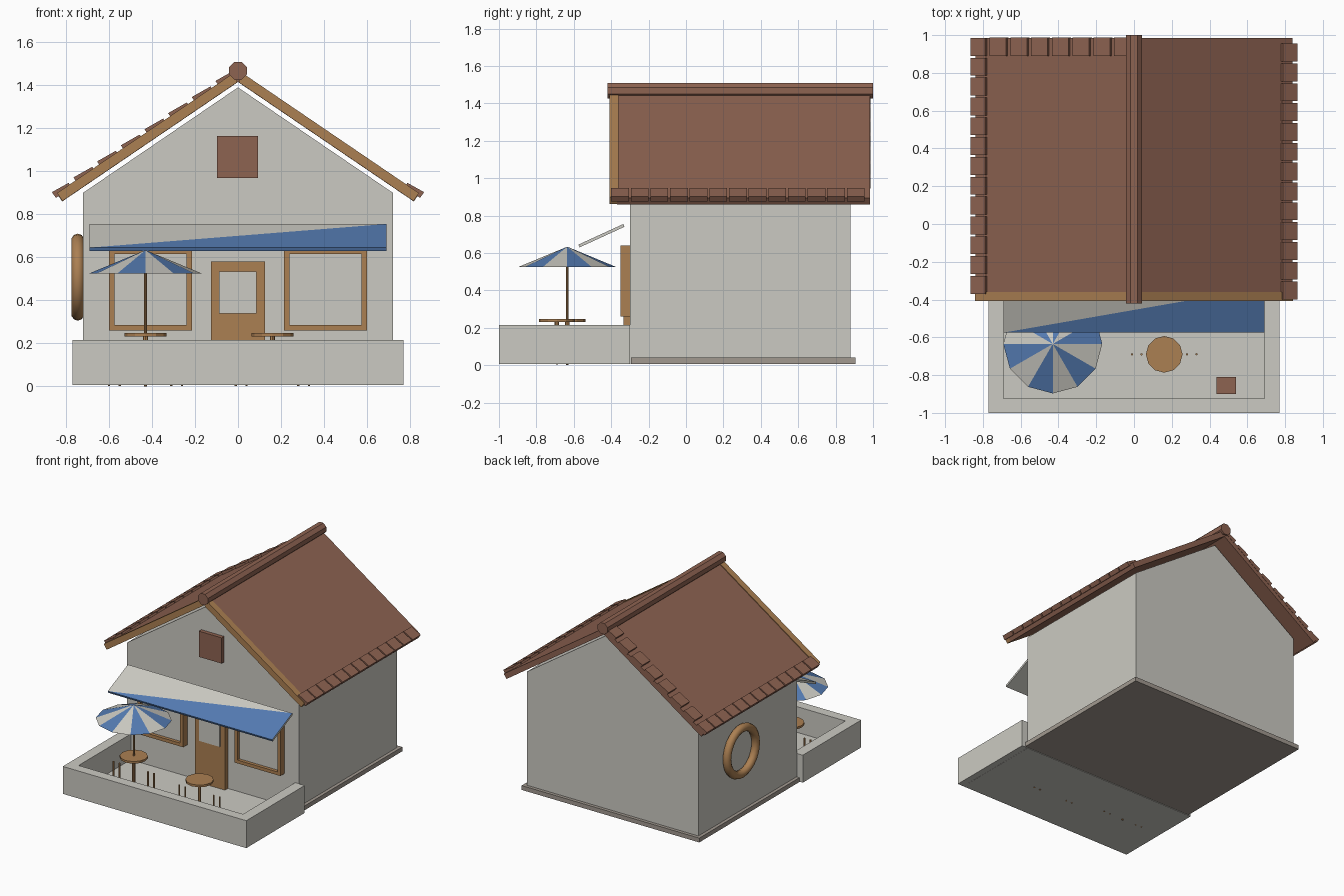
import bpy, bmesh, math

if "Cube" in bpy.data.objects:
    bpy.data.objects.remove(bpy.data.objects["Cube"])

def material(name, rgb):
    m = bpy.data.materials.new(name)
    m.diffuse_color = (*rgb, 1)
    m.use_nodes = True
    m.node_tree.nodes["Principled BSDF"].inputs["Base Color"].default_value = m.diffuse_color
    return m

WALL = material("plaster", (0.60, 0.59, 0.54))
ROOF = material("terracotta", (0.27, 0.125, 0.083))
WOOD = material("wood", (0.41, 0.215, 0.085))
BLUE = material("awning blue", (0.09, 0.20, 0.45))
STONE = material("plinth stone", (0.36, 0.32, 0.28))


def finish(name, bm, *mats):
    bmesh.ops.recalc_face_normals(bm, faces=bm.faces)
    me = bpy.data.meshes.new(name)
    bm.to_mesh(me)
    bm.free()
    for m in mats:
        me.materials.append(m)
    ob = bpy.data.objects.new(name, me)
    bpy.context.collection.objects.link(ob)
    return ob


def prism(name, profile, y0, y1, *mats):
    """Extrude an x-z profile along y."""
    bm = bmesh.new()
    a = [bm.verts.new((x, y0, z)) for x, z in profile]
    b = [bm.verts.new((x, y1, z)) for x, z in profile]
    bm.faces.new(a)
    bm.faces.new(b[::-1])
    n = len(a)
    for i in range(n):
        bm.faces.new((a[i], b[i], b[(i + 1) % n], a[(i + 1) % n]))
    return finish(name, bm, *mats)


def box(name, x0, x1, y0, y1, z0, z1, mat):
    return prism(name, [(x0, z0), (x1, z0), (x1, z1), (x0, z1)], y0, y1, mat)


def cone(name, x, y, z0, z1, r0, r1, sides, *mats):
    bm = bmesh.new()
    bmesh.ops.create_cone(bm, cap_ends=True, segments=sides, radius1=r0, radius2=r1, depth=z1 - z0)
    bmesh.ops.translate(bm, verts=bm.verts, vec=(x, y, (z0 + z1) / 2))
    return finish(name, bm, *mats)


# house body, gable and plinth
box("house_body", -0.72, 0.72, -0.3, 0.88, 0.01, 0.9, WALL)
prism("gable", [(-0.72, 0.9), (0.72, 0.9), (0, 1.39)], -0.3, 0.88, WALL)
box("plinth", -0.745, 0.745, -0.295, 0.905, 0.007, 0.04, STONE)
box("attic_shutter", -0.097, 0.094, -0.33, -0.29, 0.97, 1.165, ROOF)

# roof: points given as distance down the slope (u) and height above its underside (n)
C, S, PEAK = math.cos(math.radians(34.2)), math.sin(math.radians(34.2)), 1.415


def slope(side, pts):
    return [(side * (u * C + n * S), PEAK - u * S + n * C) for u, n in pts]


for side, word in ((-1, "left"), (1, "right")):
    top = 0.04
    slab = [(0, 0), (0.988, 0), (0.988, top), (-top * S / C, top)]
    prism(f"{word}_roof", slope(side, slab), -0.37, 0.985, ROOF)
    board = [(0.005, 0.001), (0.986, 0.001), (0.986, 0.046), (-0.02, 0.046)]
    prism(f"{word}_verge_board", slope(side, board), -0.408, -0.36, WOOD)
    # eave tiles
    tile = [(0.915, 0.03), (1.003, 0.03), (1.003, 0.063), (0.915, 0.055)]
    start = -0.37 if side < 0 else -0.40
    for i in range(13):
        y = start + 0.105 * i
        prism(f"{word}_eave_tile_{i}", slope(side, tile), y, y + 0.095, ROOF)

# back verge tiles, on the left slope only
for k in range(1, 8):
    shifted = [(u - 0.133 * k, n) for u, n in tile]
    shifted = [(u + (0.012 if i in (1, 2) else 0), n) for i, (u, n) in enumerate(shifted)]
    prism(f"back_verge_tile_{k}", slope(-1, shifted), 0.89, 0.987, ROOF)

# ridge pole
ridge = [(0.045 * math.cos(math.pi * (i + 0.5) / 4), 1.467 + 0.045 * math.sin(math.pi * (i + 0.5) / 4))
         for i in range(8)]
prism("ridge", ridge, -0.42, 1.0, ROOF)

# windows
for side, word in ((-1, "left"), (1, "right")):
    x0, x1 = sorted((side * 0.215, side * 0.6))
    z0, z1, w = 0.26, 0.64, 0.025
    for n, (a, b, c, d) in enumerate(((x0, x0 + w, z0, z1), (x1 - w, x1, z0, z1),
                                      (x0 + w, x1 - w, z0, z0 + w), (x0 + w, x1 - w, z1 - w, z1))):
        box(f"{word}_window_frame_{n}", a, b, -0.35, -0.295, c, d, WOOD)
    box(f"{word}_window_pane", x0 + w, x1 - w, -0.325, -0.317, z0 + w, z1 - w, WALL)

# door with glass
box("door", -0.125, 0.125, -0.335, -0.295, 0.02, 0.58, WOOD)
box("door_glass", -0.088, 0.086, -0.342, -0.334, 0.34, 0.535, WALL)

# round window ring on the left wall
bpy.ops.mesh.primitive_torus_add(major_radius=0.172, minor_radius=0.03, major_segments=28, minor_segments=10,
                                 location=(-0.745, 0.4, 0.508), rotation=(0, math.pi / 2, 0))
ring = bpy.context.object
ring.name = "round_window_ring"
ring.data.materials.append(WOOD)
bpy.ops.object.shade_smooth_by_angle(angle=math.radians(50))

# awning: sloping plate, its top cut corner to corner into white and blue
bm = bmesh.new()
low, high = (-0.575, 0.645), (-0.335, 0.755)
t = [bm.verts.new((x, y, z)) for x, (y, z) in ((-0.69, low), (0.69, low), (0.69, high), (-0.69, high))]
b = [bm.verts.new((v.co.x, v.co.y + 0.006, v.co.z - 0.015)) for v in t]
bm.faces.new((t[0], t[1], t[2])).material_index = 1
bm.faces.new((t[0], t[2], t[3]))
bm.faces.new(b[::-1])
for i in range(4):
    f = bm.faces.new((t[i], b[i], b[(i + 1) % 4], t[(i + 1) % 4]))
    f.material_index = 1 if i == 0 else 0
finish("awning", bm, WALL, BLUE)

# terrace floor and low walls
box("terrace_floor", -0.72, 0.72, -0.96, -0.3, 0.006, 0.02, WALL)
box("terrace_front_wall", -0.77, 0.77, -1.0, -0.925, 0.007, 0.215, WALL)
for side, word in ((-1, "left"), (1, "right")):
    x0, x1 = sorted((side * 0.69, side * 0.77))
    box(f"terrace_{word}_wall", x0, x1, -0.925, -0.3, 0.007, 0.215, WALL)
box("planter", 0.437, 0.54, -0.9, -0.81, 0.015, 0.11, ROOF)

# tables with stool legs
for word, x, y in (("left", -0.43, -0.635), ("right", 0.16, -0.69)):
    cone(f"{word}_table_top", x, y, 0.232, 0.248, 0.097, 0.097, 12, WOOD)
    cone(f"{word}_table_leg", x, y, 0.01, 0.235, 0.012, 0.012, 8, WOOD)
    for i, dx in enumerate((-0.17, -0.12, 0.12, 0.17)):
        cone(f"{word}_stool_leg_{i}", x + dx, y, 0.003, 0.16, 0.006, 0.006, 6, WOOD)

# parasol: pole and twelve-sided canopy striped by direction
cone("parasol_pole", -0.43, -0.635, 0.0, 0.62, 0.007, 0.007, 8, WOOD)
canopy = cone("parasol_canopy", -0.43, -0.635, 0.525, 0.632, 0.262, 0.004, 12, WALL, BLUE)
for p in canopy.data.polygons:
    if len(p.vertices) == 4:
        angle = math.atan2(p.center.y + 0.635, p.center.x + 0.43) % (2 * math.pi)
        p.material_index = (int(angle / (math.pi / 6)) + 1) % 2
